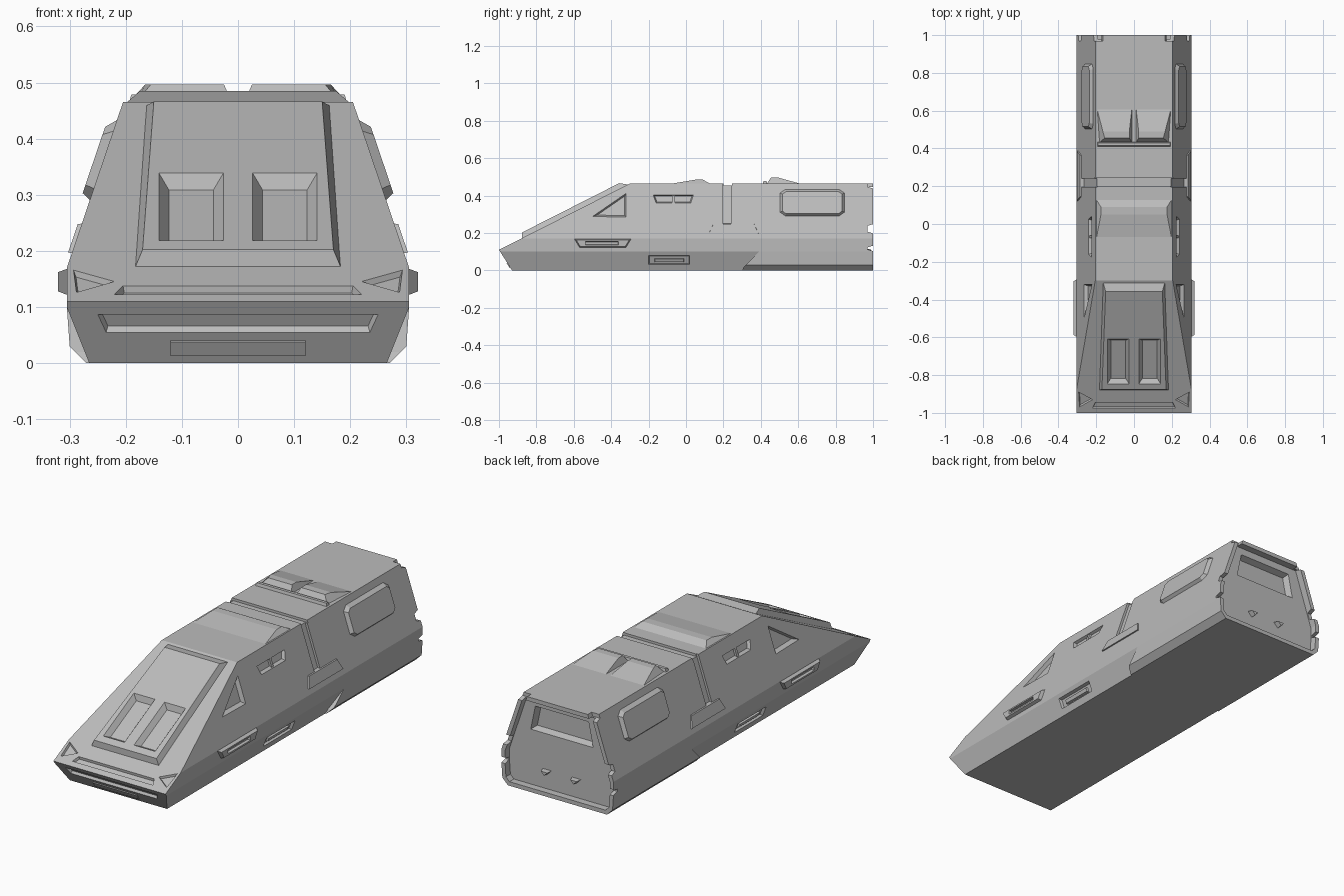
import bpy
import bmesh
from mathutils import Vector

cube = bpy.data.objects.get("Cube")
if cube:
    bpy.data.objects.remove(cube, do_unlink=True)

grey = bpy.data.materials.new("hull grey")
grey.use_nodes = True
colour = (0.5, 0.5, 0.5, 1)
grey.diffuse_color = colour
grey.node_tree.nodes["Principled BSDF"].inputs["Base Color"].default_value = colour

ROOF, SLOPE, BACK = 0.465, 0.507, 0.965


# Surface frames: two coordinates on a face plus a height out of it
def roof(x, y, h):
    return x, y, ROOF + h

def slope(x, y, h):
    return x, y - 0.452 * h, 0.11 + SLOPE * (y + 1) + 0.892 * h

def nose(x, z, h):
    return x, -1 + (0.11 - z) * 0.636 - 0.844 * h, z - 0.537 * h

def back(x, z, h):
    return x, BACK + h, z

def side(s):
    return lambda y, z, h: (s * (0.305 - max(0, z - 0.17) * 0.339 + h), y, z)

def skirt(s):
    return lambda y, z, h: (s * (0.265 + 0.4 * z + h), y, z)


def rect(a0, a1, b0, b1):
    return [(a0, b0), (a1, b0), (a1, b1), (a0, b1)]


def inset(pts, t):
    """Move every edge of a polygon inward by t."""
    pts = [Vector(p) for p in pts]
    n = len(pts)
    area = sum(pts[i - 1].x * pts[i].y - pts[i].x * pts[i - 1].y for i in range(n))
    sign = 1 if area > 0 else -1
    out = []
    for i, p in enumerate(pts):
        d1 = (p - pts[i - 1]).normalized()
        d2 = (pts[(i + 1) % n] - p).normalized()
        n1, n2 = Vector((-d1.y, d1.x)), Vector((-d2.y, d2.x))
        out.append(p + (n1 + n2) * (sign * t / (1 + n1.dot(n2))))
    return out


def slab(name, frame, pts, lo, hi, top=0.0):
    """Prism on a frame; top is an inset width or the polygon of the far end."""
    far = top if isinstance(top, list) else inset(pts, top)
    bm = bmesh.new()
    a = [bm.verts.new(frame(p[0], p[1], lo)) for p in pts]
    b = [bm.verts.new(frame(p[0], p[1], hi)) for p in far]
    bm.faces.new(a)
    bm.faces.new(b)
    for i in range(len(a)):
        bm.faces.new((a[i - 1], a[i], b[i], b[i - 1]))
    bmesh.ops.recalc_face_normals(bm, faces=bm.faces)
    mesh = bpy.data.meshes.new(name)
    bm.to_mesh(mesh)
    bm.free()
    mesh.materials.append(grey)
    obj = bpy.data.objects.new(name, mesh)
    bpy.context.collection.objects.link(obj)
    return obj


def cut(target, *args):
    """Subtract a slab from the target."""
    cutter = slab("cutter", *args)
    mod = target.modifiers.new("cut", "BOOLEAN")
    mod.operation, mod.solver, mod.object = "DIFFERENCE", "EXACT", cutter
    bpy.context.view_layer.objects.active = target
    bpy.ops.object.modifier_apply(modifier=mod.name)
    bpy.data.objects.remove(cutter, do_unlink=True)


def recess(target, frame, pts, depth, bevel):
    grown = inset(pts, -bevel * 0.01 / depth)
    cut(target, frame, grown, 0.01, -depth, inset(pts, bevel))


# Hull: one section run front to back, then sliced into a wedge nose
half = [(0.27, 0), (0.3, 0.03), (0.305, 0.1), (0.305, 0.17), (0.205, ROOF)]
section = half + [(-x, z) for x, z in reversed(half)]
hull = slab("hull", lambda x, z, h: (x, h, z), section, -1.1, 1)
bm = bmesh.new()
bm.from_mesh(hull.data)
for normal in ((0, -SLOPE, 1), (0, -1, -0.636)):
    res = bmesh.ops.bisect_plane(bm, geom=bm.verts[:] + bm.edges[:] + bm.faces[:],
                                 plane_co=(0, -1, 0.11), plane_no=normal, clear_outer=True)
    rim = [e for e in res["geom_cut"] if isinstance(e, bmesh.types.BMEdge)]
    bmesh.ops.edgeloop_fill(bm, edges=rim)
bmesh.ops.recalc_face_normals(bm, faces=bm.faces)
bm.to_mesh(hull.data)
bm.free()

# Rear cavity behind a broken rim
cut(hull, back, inset(section, 0.02), 0.1, 0)
recess(hull, back, [(-0.17, 0.29), (0.17, 0.29), (0.145, 0.41), (-0.145, 0.41)], 0.03, 0.012)

# Roof groove
cut(hull, roof, rect(-0.25, 0.25, 0.2, 0.245), 0.05, -0.012)

# Nose slots
recess(hull, slope, [(-0.22, -0.975), (0.22, -0.975), (0.205, -0.945), (-0.205, -0.945)], 0.012, 0.004)
recess(hull, nose, [(-0.235, 0.055), (0.235, 0.055), (0.25, 0.087), (-0.25, 0.087)], 0.012, 0.005)
slab("nose_plate", nose, rect(-0.12, 0.12, 0.015, 0.04), -0.005, 0.004)

for s, tag in ((1, "left"), (-1, "right")):
    wall, low = side(s), skirt(s)
    # Tucked-in lower skirt along the front
    cut(hull, low, [(-1.1, -0.02), (0.29, -0.02), (0.31, 0.02), (0.39, 0.1), (-1.1, 0.1)], 0, 0.1)
    # Notches in the rear rim
    for z0, z1 in ((0.1, 0.135), (0.195, 0.25), (0.435, 0.5)):
        cut(hull, wall, [(0.97, z0 + 0.012), (1.05, z0 - 0.012), (1.05, z1 + 0.012), (0.97, z1 - 0.012)],
            -0.04, 0.05)
    # Side openings
    cut(hull, wall, rect(0.197, 0.24, 0.23, 0.5), -0.012, 0.05)
    recess(hull, wall, [(-0.5, 0.288), (-0.32, 0.285), (-0.32, 0.412)], 0.02, 0.008)
    recess(hull, wall, [(-0.16, 0.36), (0.025, 0.36), (0.04, 0.403), (-0.175, 0.403)], 0.015, 0.006)
    recess(hull, low, rect(-0.2, 0.02, 0.032, 0.08), 0.014, 0.004)
    slab(tag + "_skirt_insert", low, rect(-0.17, -0.01, 0.042, 0.066), -0.02, -0.004, 0.004)
    slab(tag + "_window_divider", wall, rect(-0.075, -0.06, 0.36, 0.4), -0.02, -0.004)
    # Corner lamps on the nose
    recess(hull, slope, [(s * 0.22, -0.93), (s * 0.288, -0.968), (s * 0.293, -0.89)], 0.01, 0.004)

    # Raised side parts
    slab(tag + "_groove_foot", wall, [(0.12, 0.195), (0.39, 0.195), (0.365, 0.25), (0.145, 0.25)],
         -0.015, 0.007, 0.002)
    slab(tag + "_rear_panel", wall,
         [(0.5, 0.31), (0.53, 0.288), (0.82, 0.288), (0.85, 0.31),
          (0.85, 0.415), (0.82, 0.436), (0.53, 0.436), (0.5, 0.415)], -0.004, 0.017, 0.015)
    pod = slab(tag + "_side_pod", wall, [(-0.57, 0.12), (-0.32, 0.12), (-0.29, 0.17), (-0.6, 0.17)],
               -0.005, 0.016, 0.008)
    cut(pod, wall, rect(-0.54, -0.36, 0.134, 0.157), 0.03, 0.002, 0.004)

    # Rear roof humps and tow hooks
    slab(tag + "_roof_hump", roof,
         [(s * 0.01, 0.43), (s * 0.185, 0.43), (s * 0.198, 0.62), (s * 0.01, 0.62)], -0.004, 0.032,
         [(s * 0.025, 0.455), (s * 0.155, 0.455), (s * 0.165, 0.49), (s * 0.025, 0.49)])
    slab(tag + "_tow_hook", back, [(s * 0.08 - 0.025, 0.115), (s * 0.08 + 0.025, 0.115), (s * 0.08, 0.09)],
         -0.005, 0.025, 0.003)

# Roof fittings
slab("rear_hump_lip", roof, rect(-0.195, 0.195, 0.41, 0.435), -0.004, 0.014, 0.005)
slab("roof_hatch", roof, rect(-0.2, 0.2, -0.08, 0.13), -0.002, 0.02, rect(-0.175, 0.175, 0.05, 0.09))

# Windscreen panel with two sunken bays
panel = slab("windscreen_panel", slope,
             [(-0.185, -0.88), (0.185, -0.88), (0.165, -0.305), (-0.165, -0.305)], -0.005, 0.027,
             [(-0.17, -0.865), (0.17, -0.865), (0.15, -0.345), (-0.15, -0.345)])
for s in (1, -1):
    bay = rect(0.02, 0.147, -0.84, -0.59)
    cut(panel, slope, [(s * x, y) for x, y in bay], 0.035, 0.003, 0.024)
